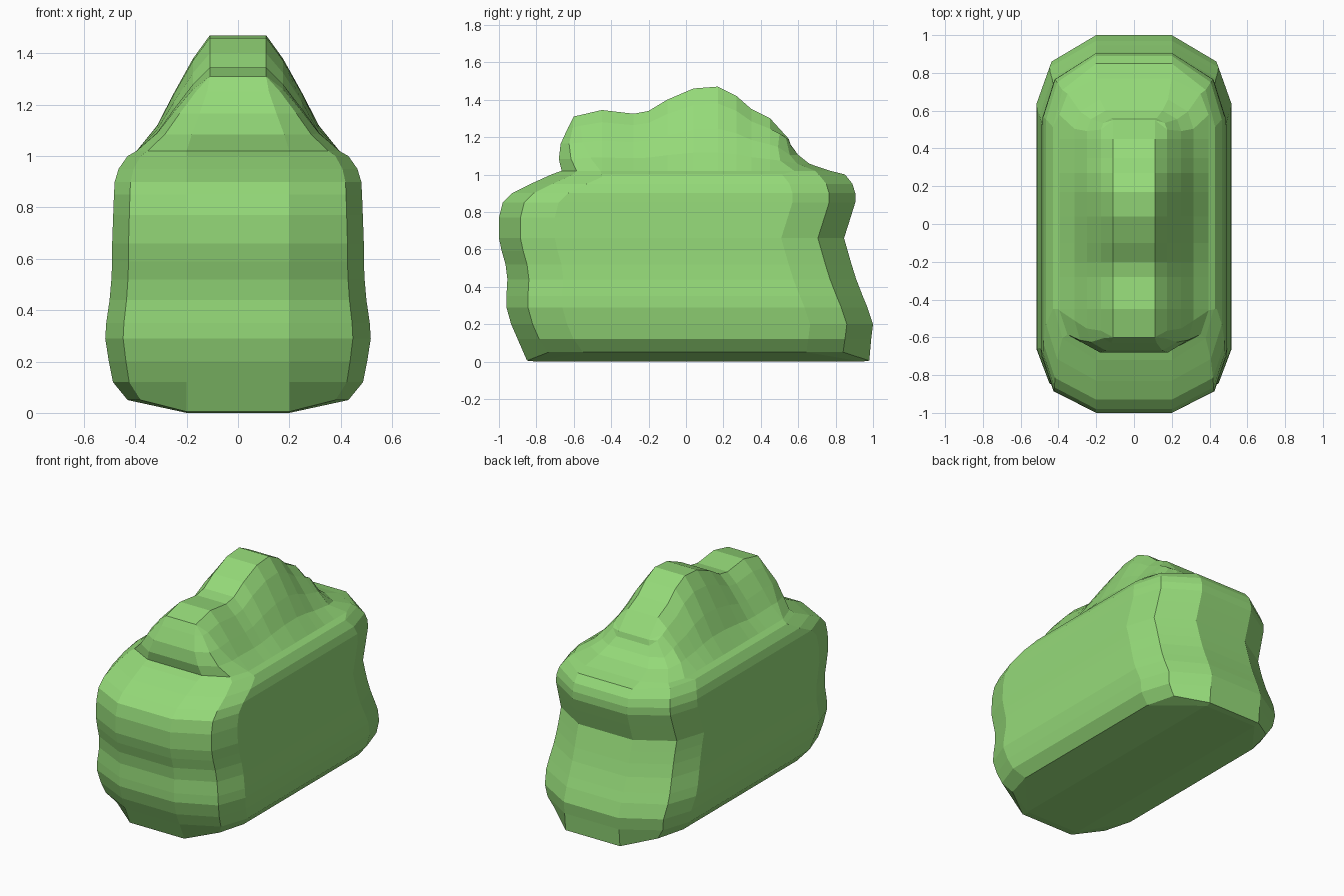
import bpy, bmesh

if "Cube" in bpy.data.objects:
    bpy.data.objects.remove(bpy.data.objects["Cube"])

# Side-view height of the ridge: (y, z)
RIDGE = [(-.60, 1.31), (-.52, 1.335), (-.45, 1.345), (-.28, 1.325), (-.20, 1.34),
         (-.10, 1.40), (.04, 1.46), (.17, 1.47), (.27, 1.42), (.35, 1.35),
         (.45, 1.30), (.53, 1.25), (.55, 1.19)]
SIDE_Y = [-.45, -.28, -.20, -.10, .04, .17, .27, .35, .45]

# Body layers: z, half width, front y, back y
BODY = [(.05, .43, -.85, .98), (.12, .487, -.90, .99), (.20, .503, -.935, 1.0),
        (.29, .517, -.96, .97), (.35, .513, -.96, .945), (.44, .50, -.955, .91),
        (.52, .493, -.965, .885), (.59, .49, -.985, .865), (.66, .49, -1.0, .845),
        (.77, .486, -1.0, .88), (.85, .483, -.98, .905), (.90, .48, -.93, .905),
        (.95, .465, -.83, .89), (1.0, .43, -.72, .85)]

# Hump layers: fraction of ridge height, half width, front y, back y, corner inset, end half width
HUMP = [(0, .395, -.665, .77, .08, .20), (.22, .315, -.68, .66, .065, .18),
        (.5, .25, -.67, .60, .045, .15), (.8, .175, -.63, .56, .025, .12),
        (1, .11, -.60, .55, 0, .11)]


def ridge(y):
    y = min(max(y, RIDGE[0][0]), RIDGE[-1][0])
    for (a, p), (b, q) in zip(RIDGE, RIDGE[1:]):
        if y <= b:
            return p + (q - p) * (y - a) / (b - a)
    return RIDGE[-1][1]


def half_outline(w, yf, yb, inset_f, inset_b, c):
    """Right half of a rounded plan outline, front to back."""
    cx = c + (w - c) * .78
    pts = [(c, yf), (cx, yf + inset_f), (w, yf + 2.6 * inset_f)]
    pts += [(w, y) for y in SIDE_Y]
    return pts + [(w, yb - 2.4 * inset_b), (cx, yb - inset_b), (c, yb)]


layers = [[(x, y, 0) for x, y in half_outline(.2, -.80, .94, .0, .0, .19)]]
for z, w, yf, yb in BODY:
    layers.append([(x, y, z - (.045 if z == .05 and x < .25 else 0))
                   for x, y in half_outline(w, yf, yb, .115, .14, .2)])
for f, w, yf, yb, inset, c in HUMP:
    layers.append([(x, y, 1.02 + f * (ridge(y) - 1.02))
                   for x, y in half_outline(w, yf, yb, inset, inset, c)])

# Mirror each half outline into a ring and loft the rings
bm = bmesh.new()
rings = []
for half in layers:
    right = [bm.verts.new(p) for p in half]
    left = [bm.verts.new((-x, y, z)) for x, y, z in half]
    rings.append(right + left[::-1])
n = len(rings[0])
for lo, hi in zip(rings, rings[1:]):
    for i in range(n):
        j = (i + 1) % n
        bm.faces.new((lo[i], lo[j], hi[j], hi[i]))

# Underside and ridge strip
for ring in (rings[0], rings[-1]):
    for i in range(n // 2 - 1):
        bm.faces.new((ring[i], ring[i + 1], ring[n - 2 - i], ring[n - 1 - i]))
bmesh.ops.remove_doubles(bm, verts=bm.verts, dist=.001)
bmesh.ops.recalc_face_normals(bm, faces=bm.faces)

mesh = bpy.data.meshes.new("hedge_bush")
bm.to_mesh(mesh)
bm.free()
bush = bpy.data.objects.new("hedge_bush", mesh)
bpy.context.collection.objects.link(bush)

leaf = bpy.data.materials.new("leaf_green")
leaf.diffuse_color = (.3, .7, .19, 1)
leaf.use_nodes = True
leaf.node_tree.nodes["Principled BSDF"].inputs["Base Color"].default_value = leaf.diffuse_color
mesh.materials.append(leaf)
